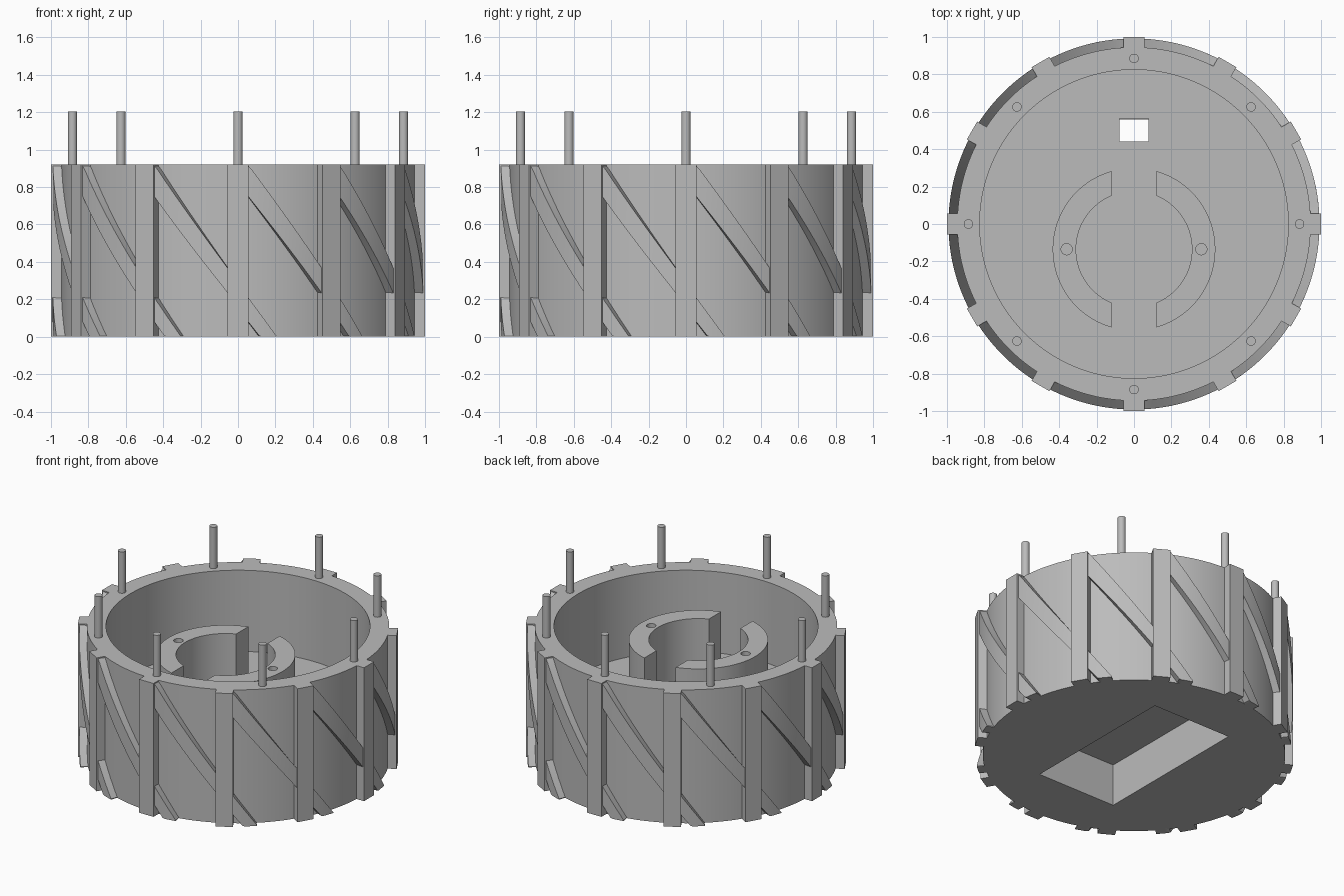
import bpy, bmesh
from math import pi, cos, sin, acos, radians
from mathutils import Matrix, Vector

if "Cube" in bpy.data.objects:
    bpy.data.objects.remove(bpy.data.objects["Cube"])

GREY = (0.5, 0.5, 0.5, 1)
grey = bpy.data.materials.new("plain_grey")
grey.use_nodes = True
grey.diffuse_color = GREY
grey.node_tree.nodes["Principled BSDF"].inputs["Base Color"].default_value = GREY

HEIGHT, WALL_R, BORE_R, RIM_R = 0.92, 0.945, 0.825, 1.0
FLOOR, HUB_TOP, HUB_Y = 0.36, 0.775, -0.135
RIBS, RIB_W = 12, 0.11


def finish(bm, name):
    bmesh.ops.recalc_face_normals(bm, faces=bm.faces)
    mesh = bpy.data.meshes.new(name)
    bm.to_mesh(mesh)
    bm.free()
    ob = bpy.data.objects.new(name, mesh)
    bpy.context.collection.objects.link(ob)
    mesh.materials.append(grey)
    return ob


def cylinder(name, radius, z0, z1, x=0, y=0, sides=96):
    bm = bmesh.new()
    bmesh.ops.create_cone(bm, cap_ends=True, segments=sides, radius1=radius, radius2=radius,
                          depth=z1 - z0, matrix=Matrix.Translation((x, y, (z0 + z1) / 2)))
    return finish(bm, name)


def box(name, x0, x1, y0, y1, z0, z1):
    bm = bmesh.new()
    bmesh.ops.create_cube(bm, size=1)
    size = Vector((x1 - x0, y1 - y0, z1 - z0))
    mid = Vector((x0 + x1, y0 + y1, z0 + z1)) / 2
    for v in bm.verts:
        v.co = v.co * size + mid
    return finish(bm, name)


def sweep(name, section, steps):
    """Skin four-point sections along a path and cap both ends."""
    bm = bmesh.new()
    rows = [[bm.verts.new(p) for p in section(i / steps)] for i in range(steps + 1)]
    for a, b in zip(rows, rows[1:]):
        for k in range(4):
            n = (k + 1) % 4
            bm.faces.new((a[k], a[n], b[n], b[k]))
    bm.faces.new(rows[0])
    bm.faces.new(rows[-1])
    return finish(bm, name)


def cut(ob, cutter):
    cutter.hide_render = True
    mod = ob.modifiers.new("cut", "BOOLEAN")
    mod.operation, mod.solver, mod.object = "DIFFERENCE", "EXACT", cutter
    bpy.context.view_layer.objects.active = ob
    bpy.ops.object.modifier_apply(modifier=mod.name)
    bpy.data.objects.remove(cutter)


def smooth(ob):
    bpy.ops.object.select_all(action="DESELECT")
    ob.select_set(True)
    bpy.context.view_layer.objects.active = ob
    bpy.ops.object.shade_smooth_by_angle(angle=radians(30))


# Drum with open bore, underside pocket and slot through the floor
drum = cylinder("drum", WALL_R, 0, HEIGHT, sides=144)
cut(drum, cylinder("bore_cutter", BORE_R, FLOOR, HEIGHT + 0.2, sides=144))
cut(drum, box("pocket_cutter", -0.3, 0.3, -0.56, 0.56, -0.2, 0.29))
cut(drum, box("slot_cutter", -0.077, 0.077, 0.44, 0.565, 0.1, 0.6))
smooth(drum)


# Split hub: two C-shaped halves, each with a screw hole
def hub_section(side):
    def section(t):
        pts = []
        for r in (0.31, 0.435):
            a = (2 * t - 1) * acos(0.12 / r)
            pts.append((side * r * cos(a), HUB_Y + r * sin(a)))
        (xi, yi), (xo, yo) = pts
        low = FLOOR - 0.01
        return [(xi, yi, low), (xo, yo, low), (xo, yo, HUB_TOP), (xi, yi, HUB_TOP)]
    return section


for side, label in ((1, "left"), (-1, "right")):
    hub = sweep(f"hub_{label}", hub_section(side), 40)
    cut(hub, cylinder("hole_cutter", 0.03, 0.5, 1, side * 0.36, HUB_Y, 24))
    smooth(hub)


# Slanted tread bars between the ribs
def bar_section(base, a0, a1, top, bottom):
    def section(t):
        u = a0 + (a1 - a0) * t
        hi = min(top(u), HEIGHT)
        lo = max(bottom(u), 0)
        c, s = cos(base + u), sin(base + u)
        ri, ro = WALL_R - 0.015, RIM_R - 0.008
        return [(ri * c, ri * s, lo), (ro * c, ro * s, lo),
                (ro * c, ro * s, hi), (ri * c, ri * s, hi)]
    return section


def line(z, slope):
    return lambda u: z - slope * (u - 0.055)


for i in range(RIBS):
    base = 2 * pi * i / RIBS
    rib = box(f"rib_{i + 1}", WALL_R - 0.03, RIM_R, -RIB_W / 2, RIB_W / 2, 0, HEIGHT)
    rib.data.transform(Matrix.Rotation(base, 4, "Z"))
    smooth(sweep(f"upper_bar_{i + 1}",
                 bar_section(base, 0.05, 0.475, line(0.92, 1.34), line(0.75, 1.25)), 16))
    smooth(sweep(f"lower_bar_{i + 1}",
                 bar_section(base, 0.05, 0.208, line(0.21, 1.34), line(0.08, 1.25)), 12))

# Pins standing on the rim
for i in range(8):
    a = pi * i / 4
    smooth(cylinder(f"pin_{i + 1}", 0.025, 0.8, 1.205, 0.885 * cos(a), 0.885 * sin(a), 24))
